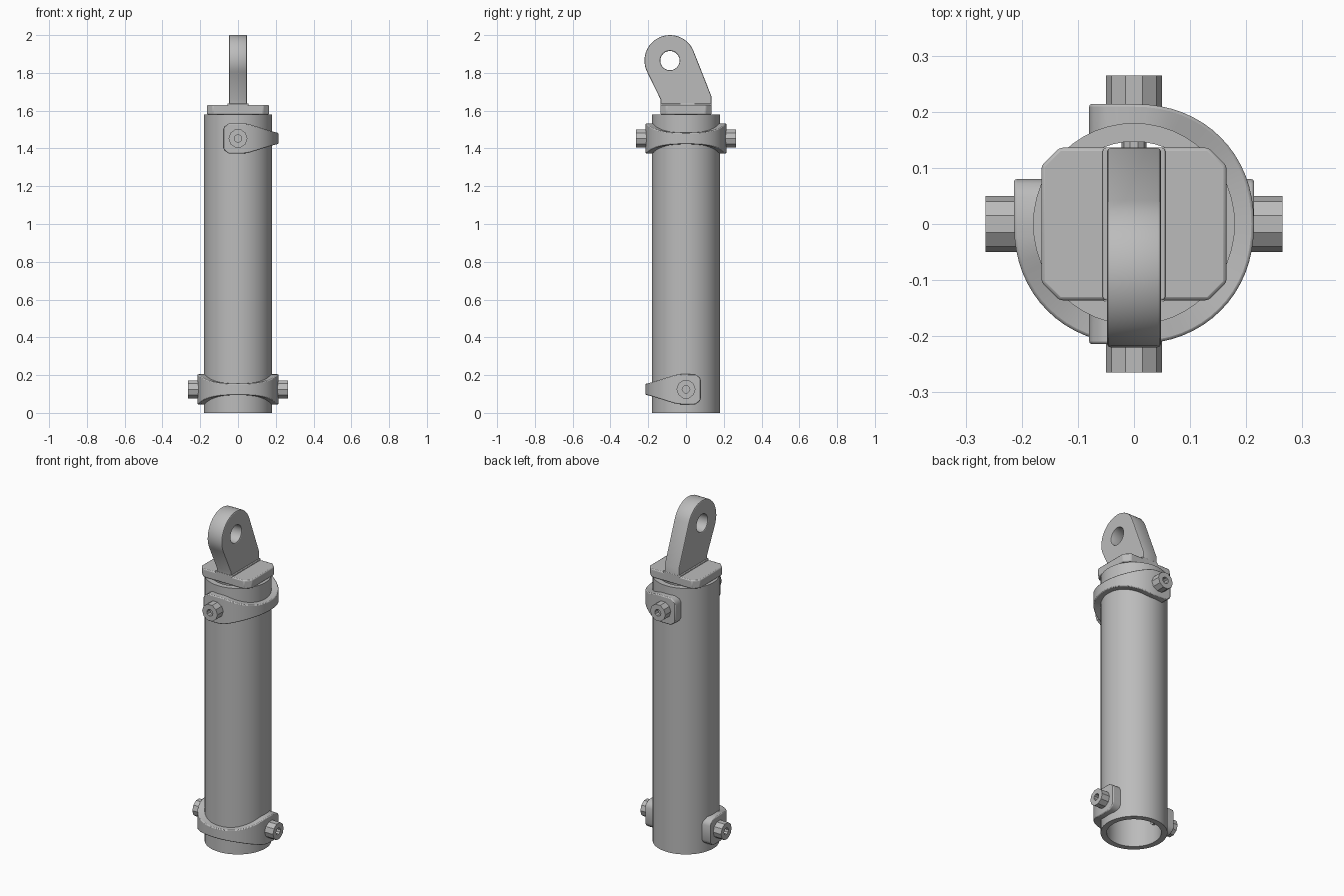
import bpy, bmesh, math
from mathutils import Matrix, Vector

cube = bpy.data.objects.get("Cube")
if cube:
    bpy.data.objects.remove(cube)

GREY = (0.5, 0.5, 0.5, 1)
metal = bpy.data.materials.new("grey_metal")
metal.use_nodes = True
metal.diffuse_color = GREY
metal.node_tree.nodes["Principled BSDF"].inputs["Base Color"].default_value = GREY


def finish(name, mesh, matrix=Matrix(), bevel=0):
    """Link a mesh as a named, shaded part."""
    mesh.transform(matrix)
    obj = bpy.data.objects.new(name, mesh)
    bpy.context.collection.objects.link(obj)
    mesh.materials.clear()
    mesh.materials.append(metal)
    if bevel:
        mod = obj.modifiers.new("edge", "BEVEL")
        mod.width, mod.segments, mod.limit_method = bevel, 2, "ANGLE"
        mod.angle_limit = math.radians(40)
    bpy.ops.object.select_all(action="DESELECT")
    obj.select_set(True)
    bpy.context.view_layer.objects.active = obj
    bpy.ops.object.shade_smooth_by_angle(angle=math.radians(35))
    return obj


def loft(name, rings, closed, matrix=Matrix(), bevel=0):
    """Skin equal closed rings; join the last to the first, or cap the ends."""
    bm = bmesh.new()
    loops = [[bm.verts.new(p) for p in ring] for ring in rings]
    pairs = list(zip(loops, loops[1:]))
    if closed:
        pairs.append((loops[-1], loops[0]))
    else:
        bm.faces.new(loops[0])
        bm.faces.new(loops[-1])
    for a, b in pairs:
        for i in range(len(a)):
            j = (i + 1) % len(a)
            bm.faces.new((a[i], a[j], b[j], b[i]))
    bmesh.ops.recalc_face_normals(bm, faces=bm.faces)
    mesh = bpy.data.meshes.new(name)
    bm.to_mesh(mesh)
    bm.free()
    return finish(name, mesh, matrix, bevel)


def circle(r, z, sides):
    return [(r * math.cos(math.tau * i / sides), r * math.sin(math.tau * i / sides), z)
            for i in range(sides)]


def plate(name, x, y, cut, z0, z1, bevel):
    """Rectangular plate with cut corners."""
    outline = []
    for sx, sy in ((1, 1), (-1, 1), (-1, -1), (1, -1)):
        ends = [(sx * x, sy * (y - cut)), (sx * (x - cut), sy * y)]
        outline += ends if sx * sy > 0 else ends[::-1]
    loft(name, [[(px, py, z) for px, py in outline] for z in (z0, z1)], False, bevel=bevel)


# Main tube, open at both ends
TOP = 1.58
loft("tube", [circle(r, z, 48) for r, z in ((0.18, 0), (0.18, TOP), (0.147, TOP), (0.147, 0))], True)

# End plate and the raised foot of the lug
plate("end_plate", 0.165, 0.136, 0.032, TOP, 1.63, 0.006)
plate("lug_foot", 0.056, 0.136, 0.004, 1.62, 1.638, 0.006)

# Leaning lug with a pin hole
HEAD = Vector((-0.085, 1.865))


def arc(r, start, end, n):
    return [HEAD + r * Vector((math.cos(a), math.sin(a)))
            for a in (math.radians(start + (end - start) * i / n) for i in range(n + 1))]


curve = bpy.data.curves.new("lug_profile", "CURVE")
curve.dimensions, curve.fill_mode = "2D", "BOTH"
curve.extrude, curve.bevel_depth, curve.offset = 0.042, 0.006, -0.006
curve.bevel_resolution = 1
side = [(-0.135, 1.6), (0.135, 1.6), (0.135, 1.675)]
for points in (side + arc(0.135, 20, 207, 24) + [(-0.135, 1.66)], arc(0.051, 0, 345, 23)):
    spline = curve.splines.new("POLY")
    spline.points.add(len(points) - 1)
    for sp, p in zip(spline.points, points):
        sp.co = (p[0], p[1], 0, 1)
    spline.use_cyclic_u = True
helper = bpy.data.objects.new("lug_helper", curve)
bpy.context.collection.objects.link(helper)
bpy.context.view_layer.update()
lug_mesh = bpy.data.meshes.new_from_object(helper.evaluated_get(bpy.context.evaluated_depsgraph_get()))
bpy.data.objects.remove(helper)
stand_up = Matrix(((0, 0, 1, 0), (1, 0, 0, 0), (0, 1, 0, 0), (0, 0, 0, 1)))
finish("lug", lug_mesh, stand_up)

# Half height of a strap, from its free end to its narrow middle
HEIGHTS = [(-0.08, 0.045), (-0.072, 0.064), (-0.048, 0.08), (0.035, 0.08),
           (0.065, 0.074), (0.185, 0.037), (0.215, 0.03)]


def half_height(x):
    for (x0, h0), (x1, h1) in zip(HEIGHTS, HEIGHTS[1:]):
        if x <= x1:
            return h0 + (h1 - h0) * max(0, x - x0) / (x1 - x0)
    return HEIGHTS[-1][1]


def clamp(name, z, turn):
    """U-shaped strap around the tube with a bolt through each arm."""
    place = Matrix.Translation((0, 0, z)) @ Matrix.Rotation(turn, 4, "Z")
    OUT, IN = 0.214, 0.172
    arm = [(x, OUT) for x in (-0.08, -0.072, -0.06, -0.048)]
    for i in range(17):
        a = math.pi / 2 * (1 - i / 16)
        arm.append((OUT * max(0, math.cos(a)) ** 0.94, OUT * max(0, math.sin(a)) ** 0.94))
    path = arm + [(x, -y) for x, y in arm[-2::-1]]
    rings = []
    for x, y in path:
        h = half_height(x)
        if x < 0:
            ix, iy = x, math.copysign(math.sqrt(IN * IN - x * x), y)
        else:
            ix, iy = Vector((x, y)).normalized() * IN
        rings.append([(x, y, -h), (x, y, h), (ix, iy, h), (ix, iy, -h)])
    loft(name + "_strap", rings, False, place, 0.005)

    # Bolt: inner shank, head and socket
    profile = [(0.022, 0.132), (0.022, 0.2), (0.05, 0.2), (0.05, 0.265), (0.02, 0.265), (0.02, 0.235)]
    for label, tilt in (("a", 1), ("b", -1)):
        loft(f"{name}_bolt_{label}", [circle(r, d, 10) for r, d in profile], False,
             place @ Matrix.Rotation(tilt * math.pi / 2, 4, "X"))


clamp("upper", 1.453, 0)
clamp("lower", 0.125, -math.pi / 2)
